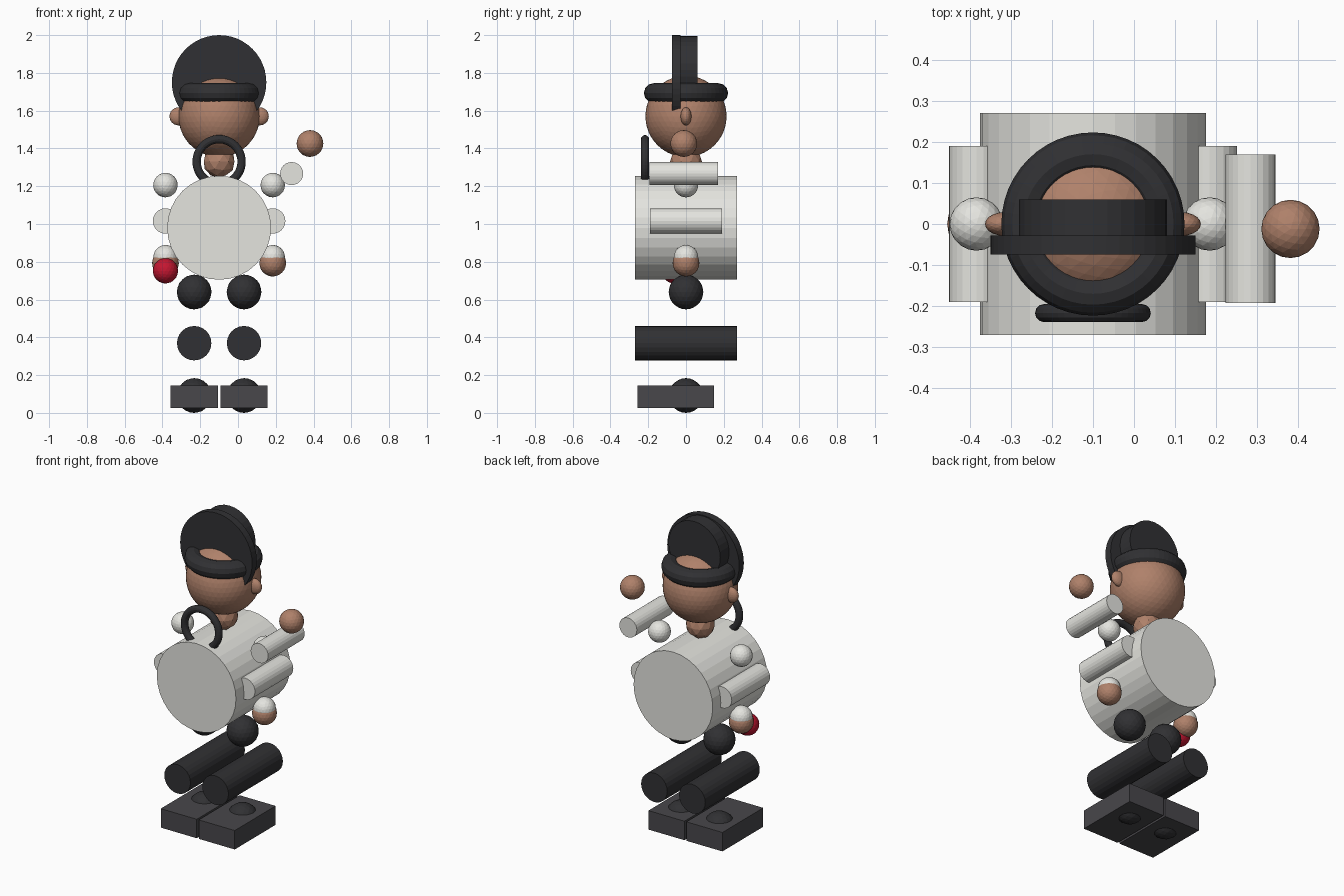
import bpy
from math import pi

if "Cube" in bpy.data.objects:
    bpy.data.objects.remove(bpy.data.objects["Cube"])

CX = -0.10  # body axis


def material(name, rgb):
    m = bpy.data.materials.new(name)
    m.diffuse_color = (*rgb, 1)
    m.use_nodes = True
    m.node_tree.nodes["Principled BSDF"].inputs["Base Color"].default_value = m.diffuse_color
    return m


SKIN = material("skin", (0.43, 0.22, 0.145))
DARK = material("dark", (0.03, 0.03, 0.033))
CLOTH = material("pale_cloth", (0.78, 0.78, 0.74))
SHOE = material("shoe_grey", (0.065, 0.063, 0.07))
RED = material("red", (0.55, 0.008, 0.03))


def finish(name, mat, scale=None):
    ob = bpy.context.object
    ob.name = name
    ob.data.materials.append(mat)
    if scale:
        ob.scale = scale
    return ob


def ball(name, loc, r, mat, detail=3, scale=None):
    bpy.ops.mesh.primitive_ico_sphere_add(subdivisions=detail, radius=r, location=loc)
    return finish(name, mat, scale)


def rod(name, loc, r, length, mat, sides=32):
    # cylinder lying front to back
    bpy.ops.mesh.primitive_cylinder_add(vertices=sides, radius=r, depth=length,
                                        location=loc, rotation=(pi / 2, 0, 0))
    return finish(name, mat)


def ring(name, loc, major, minor, mat, rot=(0, 0, 0)):
    bpy.ops.mesh.primitive_torus_add(major_radius=major, minor_radius=minor, location=loc,
                                     rotation=rot, major_segments=48, minor_segments=12)
    return finish(name, mat)


# torso, neck and head
rod("torso", (CX, 0, 0.98), 0.275, 0.54, CLOTH)
ball("neck", (CX, 0, 1.33), 0.085, SKIN, 2)
ball("head", (CX, 0, 1.57), 0.215, SKIN, 4)

# cap: band, crown and upright brim
ring("cap_band", (CX, 0, 1.693), 0.17, 0.053, DARK)
rod("cap_crown", (CX, 0, 1.815), 0.18, 0.12, DARK)
rod("cap_brim", (CX, -0.051, 1.75), 0.25, 0.046, DARK, 48)

# ring hanging at the neck
ring("neck_ring", (CX, -0.217, 1.33), 0.119, 0.022, DARK, (pi / 2, 0, 0))

# mirrored parts
for side, s in (("left", -1), ("right", 1)):
    ax = CX + s * 0.284
    lx = CX + s * 0.132
    ball(f"{side}_ear", (CX + s * 0.215, 0, 1.57), 0.048, SKIN, 3, (1, 0.6, 1))
    ball(f"{side}_shoulder", (ax, 0, 1.206), 0.065, CLOTH)
    rod(f"{side}_upper_arm", (ax, 0, 1.016), 0.067, 0.38, CLOTH, 24)
    ball(f"{side}_elbow", (ax, 0, 0.824), 0.065, CLOTH)
    ball(f"{side}_hand", (ax, 0, 0.793), 0.071, SKIN)
    ball(f"{side}_hip", (lx, 0, 0.64), 0.092, DARK)
    rod(f"{side}_leg", (lx, 0, 0.369), 0.091, 0.54, DARK, 24)
    ball(f"{side}_ankle", (lx, 0, 0.092), 0.092, DARK)
    bpy.ops.mesh.primitive_cube_add(size=1, location=(lx, -0.054, 0.085))
    finish(f"{side}_shoe", SHOE, (0.25, 0.405, 0.119))

# raised forearm with its hand, and the held red ball
rod("raised_forearm", (0.284, -0.012, 1.267), 0.061, 0.362, CLOTH, 24)
ball("raised_hand", (0.381, -0.012, 1.426), 0.071, SKIN)
ball("held_ball", (CX - 0.284, -0.062, 0.752), 0.067, RED)
